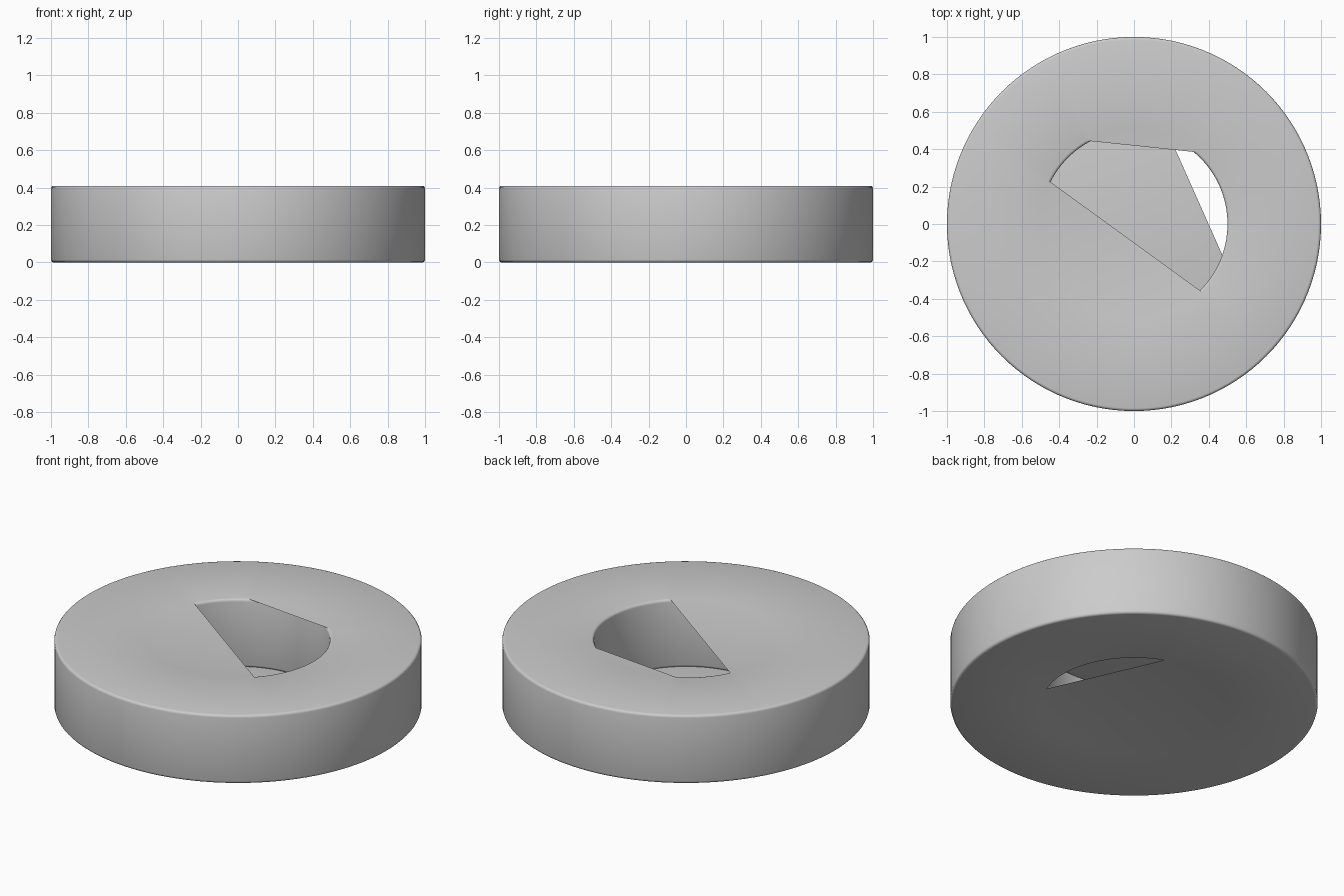
import bpy, bmesh, math

if "Cube" in bpy.data.objects:
    bpy.data.objects.remove(bpy.data.objects["Cube"])

N = 120                       # sides, 3 degrees each
R_OUT, R_IN, H, B = 1.0, 0.5, 0.41, 0.015


def corner(r, z, start):
    """Rounded profile corner: quarter arc of radius B around (r, z)."""
    return [(r + B * math.cos(math.radians(start + a)),
             z + B * math.sin(math.radians(start + a))) for a in (0, 30, 60, 90)]


# Ring profile, counter-clockwise from the outer bottom corner
profile = (corner(R_OUT - B, B, 270) + corner(R_OUT - B, H - B, 0)
           + corner(R_IN + B, H - B, 90) + corner(R_IN + B, B, 180))
TOP_IN, BOTTOM_IN = 8, 15     # profile points where the inner rim meets the flats

bm = bmesh.new()
rings = []
for i in range(N):
    a = 2 * math.pi * i / N
    rings.append([bm.verts.new((r * math.cos(a), r * math.sin(a), z)) for r, z in profile])

# Ring surface
P = len(profile)
for i in range(N):
    a, b = rings[i], rings[(i + 1) % N]
    for j in range(P):
        k = (j + 1) % P
        bm.faces.new((a[j], b[j], b[k], a[k]))


def web(start, end, point):
    """Thin flat sheet closing the hole between a chord and the rim arc."""
    bm.faces.new([rings[i % N][point] for i in range(start // 3, end // 3 + 1)])


# Two top sheets leave the slanted slot, one bottom sheet leaves the side slit
web(48, 120, TOP_IN)
web(153, 315, TOP_IN)
web(69, 339, BOTTOM_IN)

bmesh.ops.recalc_face_normals(bm, faces=bm.faces)
# Keep flats facing outward
for f in bm.faces:
    f.normal_update()
    c = f.calc_center_median()
    if abs(f.normal.z) > 0.99 and f.normal.z * (c.z - H / 2) < 0:
        f.normal_flip()

mesh = bpy.data.meshes.new("slotted_disc")
bm.to_mesh(mesh)
bm.free()
disc = bpy.data.objects.new("slotted_disc", mesh)
bpy.context.collection.objects.link(disc)
bpy.context.view_layer.objects.active = disc
disc.select_set(True)
bpy.ops.object.shade_smooth_by_angle(angle=math.radians(35))
